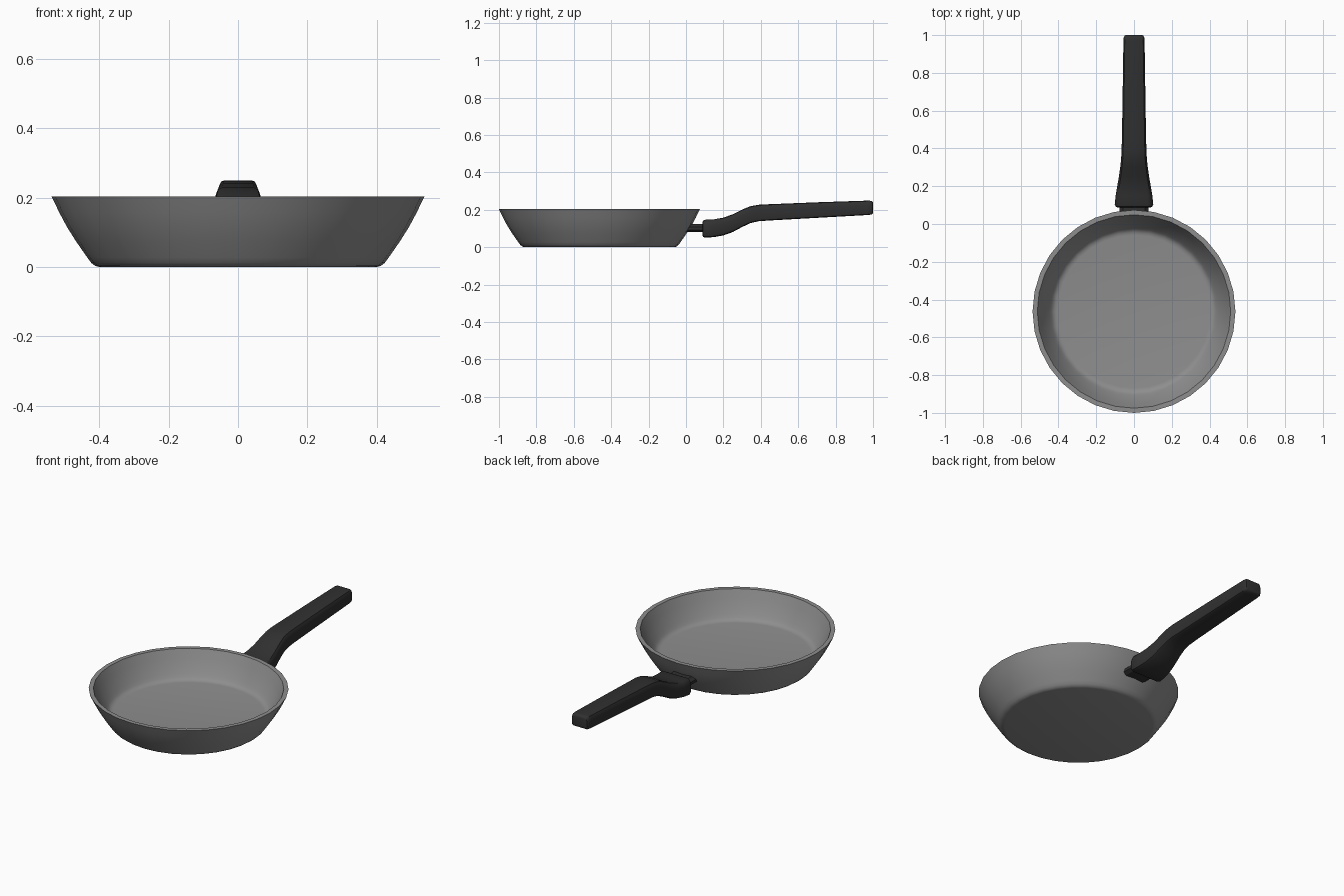
import bpy, bmesh, math

if "Cube" in bpy.data.objects:
    bpy.data.objects.remove(bpy.data.objects["Cube"])

PAN_Y = -0.463
SIDES = 32


def material(name, v):
    m = bpy.data.materials.new(name)
    m.diffuse_color = (v, v, v, 1)
    m.use_nodes = True
    m.node_tree.nodes["Principled BSDF"].inputs["Base Color"].default_value = m.diffuse_color
    return m


def finish(name, bm, mat, angle):
    bmesh.ops.recalc_face_normals(bm, faces=bm.faces)
    me = bpy.data.meshes.new(name)
    bm.to_mesh(me)
    bm.free()
    ob = bpy.data.objects.new(name, me)
    bpy.context.collection.objects.link(ob)
    me.materials.append(mat)
    bpy.ops.object.select_all(action='DESELECT')
    ob.select_set(True)
    bpy.context.view_layer.objects.active = ob
    bpy.ops.object.shade_smooth_by_angle(angle=math.radians(angle))
    return ob


def skin(bm, rings, caps):
    """Join consecutive closed rings of points with quads."""
    loops = [[bm.verts.new(p) for p in r] for r in rings]
    n = len(loops[0])
    for a, b in zip(loops, loops[1:]):
        for i in range(n):
            j = (i + 1) % n
            bm.faces.new((a[i], a[j], b[j], b[i]))
    if caps:
        bm.faces.new(loops[0])
        bm.faces.new(loops[-1])


pan_grey = material("pan_grey", 0.27)
handle_black = material("handle_black", 0.03)

# Pan body: outer wall, flat rim, inner wall and floor
profile = [(0.398, 0), (0.411, 0.003), (0.423, 0.012), (0.434, 0.027),
           (0.466, 0.073), (0.492, 0.114), (0.515, 0.157), (0.537, 0.203),
           (0.512, 0.203), (0.491, 0.157), (0.469, 0.114), (0.449, 0.083),
           (0.438, 0.067), (0.430, 0.059), (0.419, 0.053), (0.405, 0.051)]
bm = bmesh.new()
rings = [[(r * math.cos(2 * math.pi * i / SIDES),
           PAN_Y + r * math.sin(2 * math.pi * i / SIDES), z)
          for i in range(SIDES)] for r, z in profile]
skin(bm, rings, True)
finish("pan_body", bm, pan_grey, 35)

# Bracket between pan wall and handle; its pan end is slanted to stay in the wall
bm = bmesh.new()
half = [(0.077, 0.092), (0.077, 0.108), (0.058, 0.124)]
section = half + [(-x, z) for x, z in reversed(half)] + [(-0.058, 0.080), (0.058, 0.080)]
skin(bm, [[(x, 0.62 * z - 0.055, z) for x, z in section],
          [(x, 0.13, z) for x, z in section]], True)
finish("handle_bracket", bm, handle_black, 30)

# Handle: stations of (y, half width, bottom z, top z) along an S-bend
stations = [(0.088, 0.088, 0.063, 0.135), (0.092, 0.097, 0.055, 0.143),
            (0.104, 0.102, 0.051, 0.147), (0.150, 0.097, 0.054, 0.149),
            (0.200, 0.089, 0.063, 0.158), (0.250, 0.080, 0.081, 0.176),
            (0.300, 0.073, 0.108, 0.201), (0.345, 0.068, 0.129, 0.219),
            (0.390, 0.066, 0.139, 0.227), (0.450, 0.064, 0.143, 0.230),
            (0.700, 0.060, 0.157, 0.240), (0.970, 0.056, 0.172, 0.249),
            (0.990, 0.054, 0.174, 0.248), (0.998, 0.049, 0.179, 0.243),
            (1.000, 0.042, 0.186, 0.236)]
# Cross-section: fractions of half width and height, narrower at the top
half = [(0.82, 0.0), (0.95, 0.05), (1.0, 0.18), (1.0, 0.66),
        (0.96, 0.82), (0.87, 0.96), (0.74, 1.0)]
section = half + [(-u, v) for u, v in reversed(half)]
bm = bmesh.new()
skin(bm, [[(u * w, y, b + v * (t - b)) for u, v in section]
          for y, w, b, t in stations], True)
finish("handle_grip", bm, handle_black, 40)
